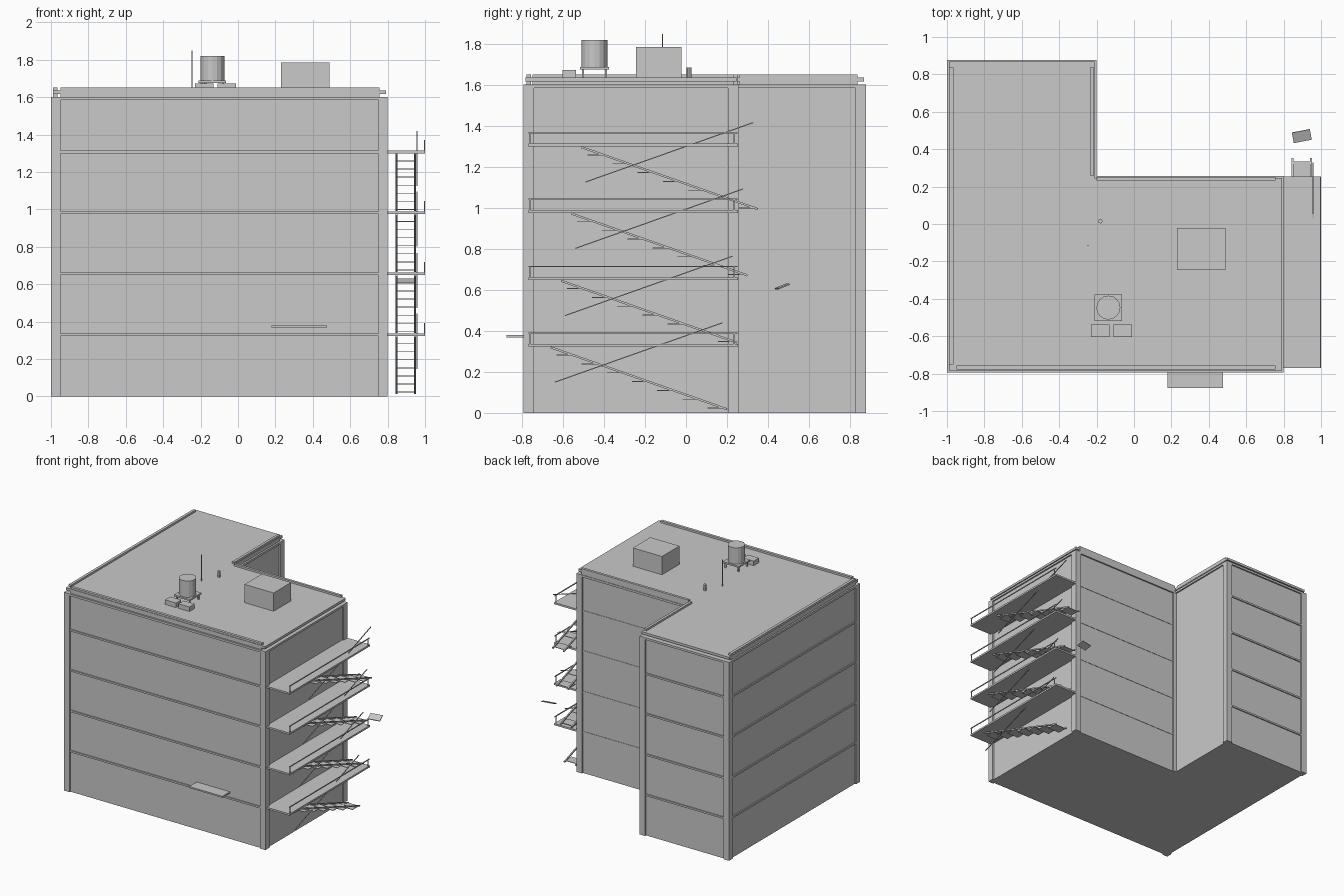
import bpy, bmesh, math
from mathutils import Vector

if "Cube" in bpy.data.objects:
    bpy.data.objects.remove(bpy.data.objects["Cube"])

grey = bpy.data.materials.new("concrete grey")
grey.diffuse_color = (0.585, 0.585, 0.585, 1)
grey.use_nodes = True
grey.node_tree.nodes["Principled BSDF"].inputs["Base Color"].default_value = grey.diffuse_color


def finish(name, bm):
    bmesh.ops.recalc_face_normals(bm, faces=bm.faces)
    me = bpy.data.meshes.new(name)
    bm.to_mesh(me)
    bm.free()
    me.materials.append(grey)
    ob = bpy.data.objects.new(name, me)
    bpy.context.collection.objects.link(ob)
    return ob


def box(name, x0, x1, y0, y1, z0, z1):
    bm = bmesh.new()
    bmesh.ops.create_cube(bm, size=1)
    for v in bm.verts:
        v.co = Vector((x1 if v.co.x > 0 else x0, y1 if v.co.y > 0 else y0, z1 if v.co.z > 0 else z0))
    return finish(name, bm)


def prism(name, points, offset):
    """Flat outline extruded by an offset vector."""
    bm = bmesh.new()
    f = bm.faces.new([bm.verts.new(p) for p in points])
    ext = bmesh.ops.extrude_face_region(bm, geom=[f])["geom"]
    bmesh.ops.translate(bm, vec=offset, verts=[v for v in ext if isinstance(v, bmesh.types.BMVert)])
    return finish(name, bm)


def beam(name, x0, x1, a, b, t):
    """Sloping bar between two (y, z) points, thickness t."""
    a, b = Vector(a), Vector(b)
    d = (b - a).normalized() * t / 2
    n = Vector((-d.y, d.x))
    return prism(name, [(x0, p.x, p.y) for p in (a + n, a - n, b - n, b + n)], (x1 - x0, 0, 0))


def cylinder(name, x, y, r, z0, z1, sides):
    bm = bmesh.new()
    bmesh.ops.create_cone(bm, cap_ends=True, segments=sides, radius1=r, radius2=r, depth=z1 - z0)
    bmesh.ops.translate(bm, vec=(x, y, (z0 + z1) / 2), verts=bm.verts)
    return finish(name, bm)


# L-shaped plan extruded upward, inset from the outline
X0, XM, X1 = -1.0, -0.2, 0.8
Y0, YM, Y1 = -0.793, 0.256, 0.878


def l_block(name, i, z0, z1):
    plan = [(X0 + i, Y0 + i), (X1 - i, Y0 + i), (X1 - i, YM - i),
            (XM - i, YM - i), (XM - i, Y1 - i), (X0 + i, Y1 - i)]
    return prism(name, [(x, y, z0) for x, y in plan], (0, 0, z1 - z0))


IN = 0.012
l_block("walls", IN, 0, 1.588)
l_block("cornice", 0, 1.585, 1.602)
l_block("roof_slab", 0.01, 1.618, 1.637)

# Corner pillars
P = 0.05
for x, y in ((X0, Y0), (X1 - P, Y0), (X1 - P, YM - P), (X0, Y1 - P), (XM - P, Y1 - P)):
    box("corner_pillar", x, x + P, y, y + P, 0, 1.588)
box("inner_corner_pillar", XM - IN, XM + 0.015, YM - IN, YM, 0, 1.588)

# Floor ledges on front, left and back walls
floors = [0.33, 0.655, 0.983, 1.307]
for z in floors:
    a, b = z - 0.007, z + 0.007
    box("front_ledge", X0 + P, X1 - P, Y0 + 0.003, Y0 + IN + 0.01, a, b)
    box("left_ledge", X0 + 0.003, X0 + IN + 0.01, Y0 + P, Y1 - P, a, b)
    box("wing_back_ledge", X0 + P, XM - P, Y1 - IN - 0.01, Y1 - 0.003, a, b)
    box("main_back_ledge", XM, X1 - P, YM - IN - 0.01, YM - 0.009, a, b)

# Low parapets rising through the roof slab
for x0, x1, y0, y1 in ((-0.95, 0.757, -0.779, -0.757), (-0.988, -0.966, -0.75, 0.838),
                       (-0.235, -0.214, 0.26, 0.838), (-0.2, 0.757, 0.232, 0.252)):
    box("parapet", x0, x1, y0, y1, 1.602, 1.652)

# Rooftop equipment
box("stair_house", 0.23, 0.49, -0.245, -0.022, 1.637, 1.785)
cylinder("water_tank", -0.137, -0.447, 0.064, 1.688, 1.82, 16)
box("tank_platform", -0.21, -0.065, -0.518, -0.376, 1.675, 1.688)
for x in (-0.195, -0.08):
    for y in (-0.502, -0.391):
        box("tank_leg", x - 0.005, x + 0.005, y - 0.005, y + 0.005, 1.63, 1.68)
for x in (-0.23, -0.11):
    box("cooling_unit", x, x + 0.098, -0.603, -0.536, 1.637, 1.674)
cylinder("antenna", -0.245, -0.115, 0.003, 1.63, 1.85, 6)
cylinder("vent_pipe", -0.18, 0.015, 0.012, 1.63, 1.685, 8)

# Fire escape: landing, railing, stair flight and loose handrail per floor
for i, z in enumerate(floors):
    s = 0.05 * i
    box("landing", 0.785, 1.0, -0.77, 0.255, z - 0.007, z + 0.007)
    box("railing_bar", 0.994, 1.0, -0.77, 0.252, z + 0.056, z + 0.063)
    for y in (-0.765, 0.232):
        box("railing_post", 0.994, 1.0, y, y + 0.007, z, z + 0.058)
    ya, za = -0.66 + s, z - 0.01
    yb, zb = 0.2 + s, z - 0.312
    for x in (0.843, 0.942):
        beam("stringer", x, x + 0.01, (ya, za), (yb, zb), 0.01)
    for k in range(7):
        t = (0.88 + k) / 7.0
        y, h = ya + t * (yb - ya), za + t * (zb - za)
        box("stair_tread", 0.845, 0.95, y - 0.08, y, h - 0.002, h + 0.002)
    beam("handrail", 0.954, 0.96, (-0.64 + s, z - 0.18), (0.178 + s, z + 0.11), 0.005)

# Entrance canopy
box("entrance_canopy", 0.178, 0.475, -0.877, -0.77, 0.368, 0.38)

# Small tilted panel behind the stairs
panel = box("tilted_panel", -0.049, 0.049, -0.03, 0.03, -0.003, 0.003)
panel.location = (0.897, 0.47, 0.617)
panel.rotation_euler = (math.radians(22), 0, math.radians(11))
